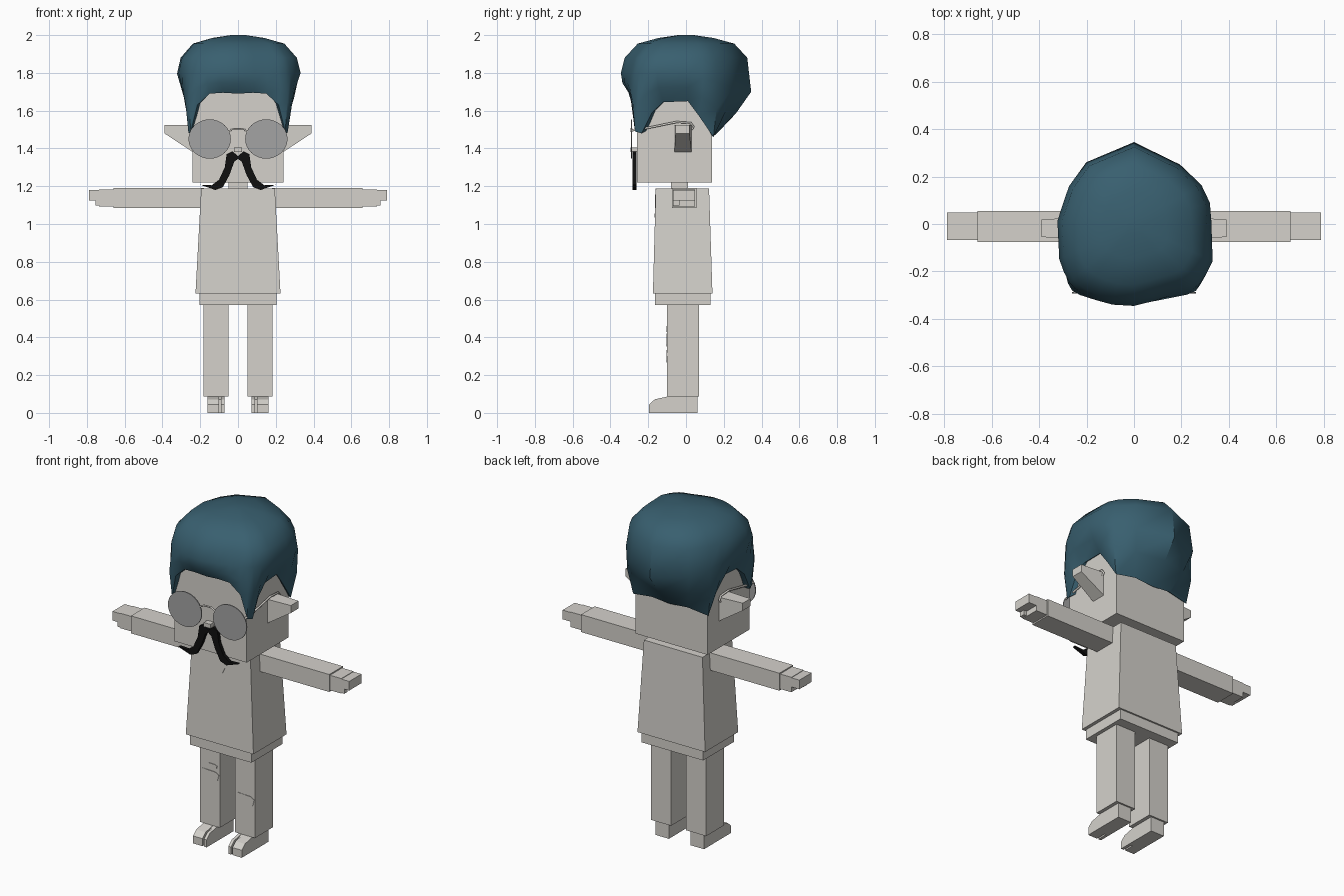
import bpy, bmesh, math
from mathutils import Vector

if "Cube" in bpy.data.objects:
    bpy.data.objects.remove(bpy.data.objects["Cube"], do_unlink=True)


def material(name, rgb):
    mat = bpy.data.materials.new(name)
    mat.use_nodes = True
    colour = (*rgb, 1)
    mat.diffuse_color = colour
    mat.node_tree.nodes["Principled BSDF"].inputs["Base Color"].default_value = colour
    return mat


grey = material("warm light grey", (0.66, 0.64, 0.6))
teal = material("dark teal", (0.04, 0.115, 0.16))
black = material("black", (0.005, 0.005, 0.005))
lens_grey = material("lens grey", (0.37, 0.37, 0.37))


def finish(bm, name, mat):
    bmesh.ops.recalc_face_normals(bm, faces=bm.faces)
    mesh = bpy.data.meshes.new(name)
    bm.to_mesh(mesh)
    bm.free()
    mesh.materials.append(mat)
    obj = bpy.data.objects.new(name, mesh)
    bpy.context.collection.objects.link(obj)
    return obj


def loft(name, rings, mat=grey, cap_start=True, cap_end=True):
    """Skin a series of closed rings that share one point count."""
    bm = bmesh.new()
    loops = [[bm.verts.new(p) for p in ring] for ring in rings]
    for low, high in zip(loops, loops[1:]):
        for i in range(len(low)):
            j = (i + 1) % len(low)
            bm.faces.new((low[i], low[j], high[j], high[i]))
    if cap_start:
        bm.faces.new(loops[0])
    if cap_end:
        bm.faces.new(loops[-1])
    return finish(bm, name, mat)


def rect(x0, x1, y0, y1, z):
    return [(x0, y0, z), (x1, y0, z), (x1, y1, z), (x0, y1, z)]


def box(name, x, y, z, mat=grey):
    return loft(name, [rect(*x, *y, z[0]), rect(*x, *y, z[1])], mat)


def plate(name, outline, y0, y1, mat=grey):
    """Extrude an x, z outline along y."""
    return loft(name, [[(x, y, z) for x, z in outline] for y in (y0, y1)], mat)


def tube(name, points, radius, mat=grey):
    curve = bpy.data.curves.new(name, "CURVE")
    curve.dimensions = "3D"
    curve.bevel_depth = radius
    curve.bevel_resolution = 1
    curve.use_fill_caps = True
    spline = curve.splines.new("POLY")
    spline.points.add(len(points) - 1)
    for point, co in zip(spline.points, points):
        point.co = (*co, 1)
    curve.materials.append(mat)
    obj = bpy.data.objects.new(name, curve)
    bpy.context.collection.objects.link(obj)


# Head, neck and body
box("head", (-.24, .24), (-.26, .138), (1.22, 1.8))
box("nose", (-.022, .022), (-.295, -.25), (1.38, 1.405))
box("neck", (-.05, .05), (-.08, .01), (1.17, 1.23))
loft("shirt", [rect(-.225, .225, -.175, .14, .632), rect(-.195, .195, -.16, .122, 1.187)])
box("hips", (-.205, .205), (-.165, .13), (.572, .64))
loft("collar_opening", [
    [(-.075, y, 1.187), (.075, y, 1.187), (0, y - .004, 1.035)] for y in (-.162, -.155)])

# Paired parts, built on +x and flipped for the other side
for side, s in (("left", 1), ("right", -1)):
    def span(a, b):
        return (s * a, s * b)

    # Arm and hand
    box(side + "_arm", span(.18, .66), (-.075, .055), (1.085, 1.19))
    box(side + "_palm", span(.65, .735), (-.068, .048), (1.093, 1.183))
    box(side + "_fingers", span(.73, .788), (-.068, .048), (1.125, 1.18))
    box(side + "_thumb", span(.73, .755), (-.068, -.035), (1.097, 1.13))

    # Leg and split-toed shoe
    box(side + "_leg", span(.05, .183), (-.10, .07), (.088, .58))
    toe = [(.06, 0), (-.195, 0), (-.195, .045), (-.165, .072), (-.09, .088), (.06, .09)]
    heel = [(y if y > 0 else max(y, -.13), z) for y, z in toe]
    for part, profile, a, b in (("shoe", toe, .1, .162), ("shoe_inner", toe, .072, .09),
                                ("shoe_middle", heel, .09, .1)):
        loft(f"{side}_{part}", [[(s * x, y, z) for y, z in profile] for x in (a, b)])

    # Ear, tapering outward
    loft(side + "_ear", [
        [(s * x, y0, low), (s * x, y1, low), (s * x, y1, high), (s * x, y0, high)]
        for x, y0, y1, low, high in ((.23, -.062, .03, 1.375, 1.525),
                                     (.39, -.055, .018, 1.48, 1.525))])

    # Round lens and glasses temple
    ring = [2 * math.pi * i / 32 for i in range(32)]
    plate(side + "_lens", [(s * .15 + .112 * math.cos(a), 1.45 + .104 * math.sin(a))
                           for a in ring], -.292, -.286, lens_grey)
    tube(side + "_temple", [(s * .245, -.288, 1.495), (s * .25, -.22, 1.505),
                            (s * .25, -.05, 1.54), (s * .25, .025, 1.535),
                            (s * .25, .04, 1.515), (s * .25, .03, 1.5)], .006)

    # Drooping half of the moustache
    half = [(0, 1.36), (.03, 1.385), (.06, 1.37), (.07, 1.3), (.1, 1.235), (.14, 1.205),
            (.2, 1.208), (.12, 1.18), (.08, 1.195), (.045, 1.26), (.02, 1.33), (0, 1.345)]
    plate(side + "_moustache", [(s * x, z) for x, z in half], -.283, -.262, black)

tube("glasses_bridge", [(-.05, -.289, 1.49), (-.025, -.289, 1.505),
                        (.025, -.289, 1.505), (.05, -.289, 1.49)], .005)

# Torn patches on the trouser legs
patch = [(-1, .3), (-.75, 1), (.6, .9), (1, .5), (.85, -.6), (.3, -1), (-.5, -.8)]
for name, cx, cz, w, h in (("right_knee_patch", -.118, .385, .062, .034),
                           ("right_small_patch", -.098, .445, .03, .016),
                           ("left_knee_patch", .117, .3, .062, .034)):
    plate(name, [(cx + w * u, cz + h * v) for u, v in patch], -.103, -.098)

# Hair: hemline from front centre to back centre, mirrored
half_hem = [(0, -.3, 1.69), (.08, -.3, 1.695), (.15, -.295, 1.69), (.215, -.285, 1.63),
            (.25, -.27, 1.49), (.262, -.235, 1.48), (.262, -.18, 1.59), (.255, -.12, 1.645),
            (.25, .01, 1.65), (.25, .07, 1.57), (.25, .145, 1.46), (.12, .155, 1.48),
            (0, .155, 1.47)]
hem = half_hem + [(-x, y, z) for x, y, z in half_hem[-2:0:-1]]
# Widest radius at even angles, starting at the front and turning to the left side
radii = [.345, .33, .375, .365, .325, .335, .315, .32,
         .345, .305, .34, .305, .325, .345, .37, .355]


def widest(p):
    turn = math.atan2(p[0], -p[1]) % (2 * math.pi)
    pos = turn / (2 * math.pi) * len(radii)
    i = int(pos)
    a, b = radii[i % len(radii)], radii[(i + 1) % len(radii)]
    r = a + (b - a) * (pos - i)
    back = max(0, -math.cos(turn))
    return Vector((r * math.sin(turn), -r * math.cos(turn), 1.8 - .1 * back))


wide = [widest(p) for p in hem]
middle = [Vector(h).lerp(w, .5) + Vector((w.x, w.y, 0)) * .04 for h, w in zip(hem, wide)]
rings = [[(x * .88, y * .85, z + .02) for x, y, z in hem], hem, middle, wide]
for scale, z in ((.94, 1.88), (.74, 1.955), (.42, 1.985), (.12, 2.0)):
    rings.append([(w.x * scale, w.y * scale, z) for w in wide])
hair = loft("hair", rings, teal, cap_start=False)
bpy.ops.object.select_all(action="DESELECT")
hair.select_set(True)
bpy.context.view_layer.objects.active = hair
bpy.ops.object.shade_smooth_by_angle(angle=math.radians(40))
